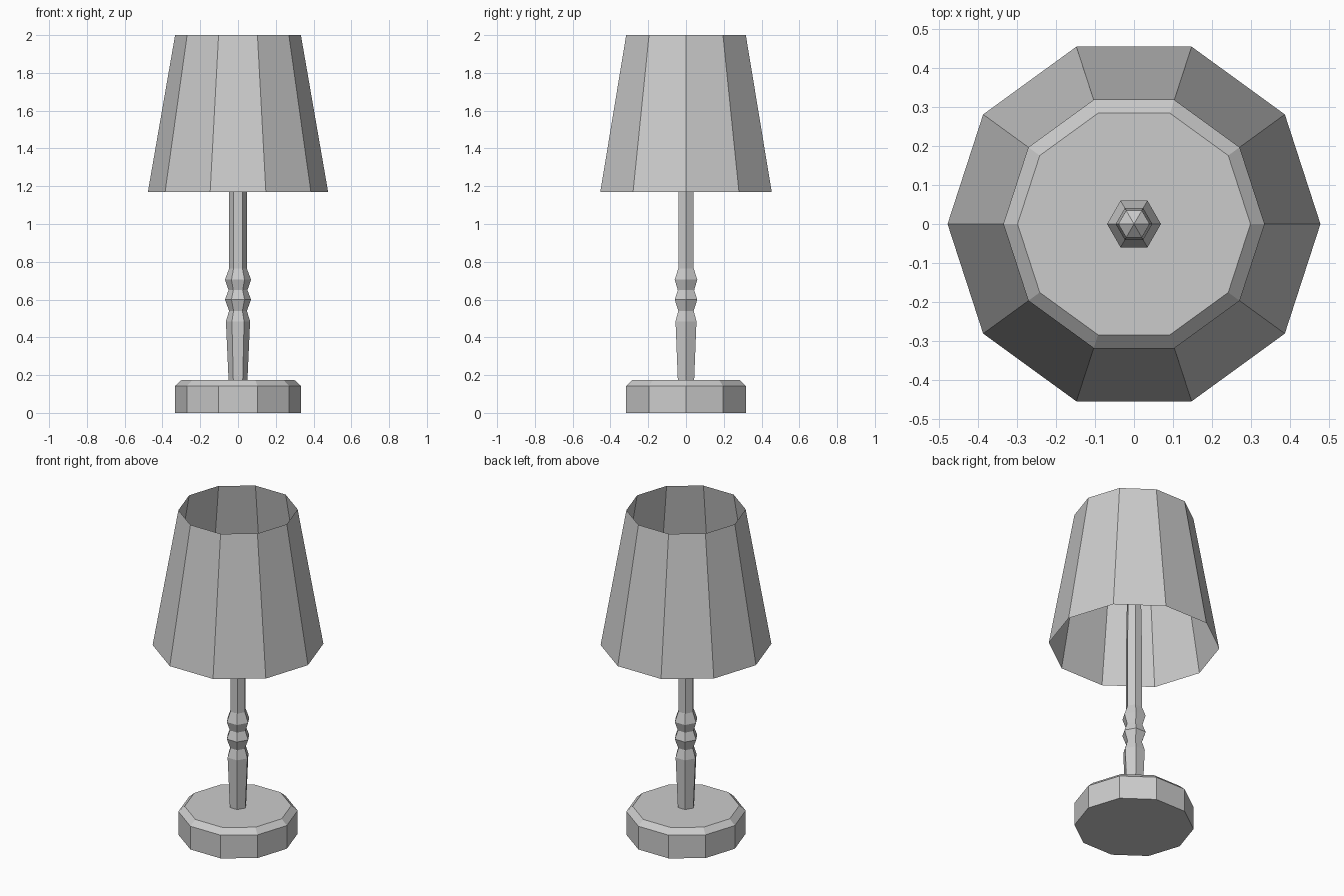
import bpy, bmesh
from math import cos, sin, tau

if "Cube" in bpy.data.objects:
    bpy.data.objects.remove(bpy.data.objects["Cube"])


def lathe(name, profile, sides, cap_bottom=False, cap_top=False):
    """Spin (radius, height) points around z into a flat-faced shape."""
    bm = bmesh.new()
    rings = []
    for r, z in profile:
        if r == 0:
            rings.append([bm.verts.new((0, 0, z))] * sides)
        else:
            rings.append([bm.verts.new((r * cos(tau * i / sides), r * sin(tau * i / sides), z))
                          for i in range(sides)])
    for low, high in zip(rings, rings[1:]):
        for i in range(sides):
            j = (i + 1) % sides
            quad = [low[i], low[j], high[j], high[i]]
            bm.faces.new(list(dict.fromkeys(quad)))
    if cap_bottom:
        bm.faces.new(rings[0][::-1])
    if cap_top:
        bm.faces.new(rings[-1])
    mesh = bpy.data.meshes.new(name)
    bm.to_mesh(mesh)
    bm.free()
    obj = bpy.data.objects.new(name, mesh)
    bpy.context.collection.objects.link(obj)
    return obj


# Chamfered ten-sided foot
lathe("base", [(0.333, 0), (0.333, 0.143), (0.298, 0.175)], 10, True, True)

# Turned six-sided post with two beads and a low pointed tip
lathe("post", [(0.05, 0.175), (0.064, 0.485), (0.047, 0.54), (0.069, 0.6),
               (0.05, 0.65), (0.069, 0.705), (0.047, 0.765), (0.047, 1.17),
               (0.04, 1.58), (0, 1.61)], 6, True)

# Open tapered shade
lathe("shade", [(0.477, 1.17), (0.333, 2.0)], 10)
